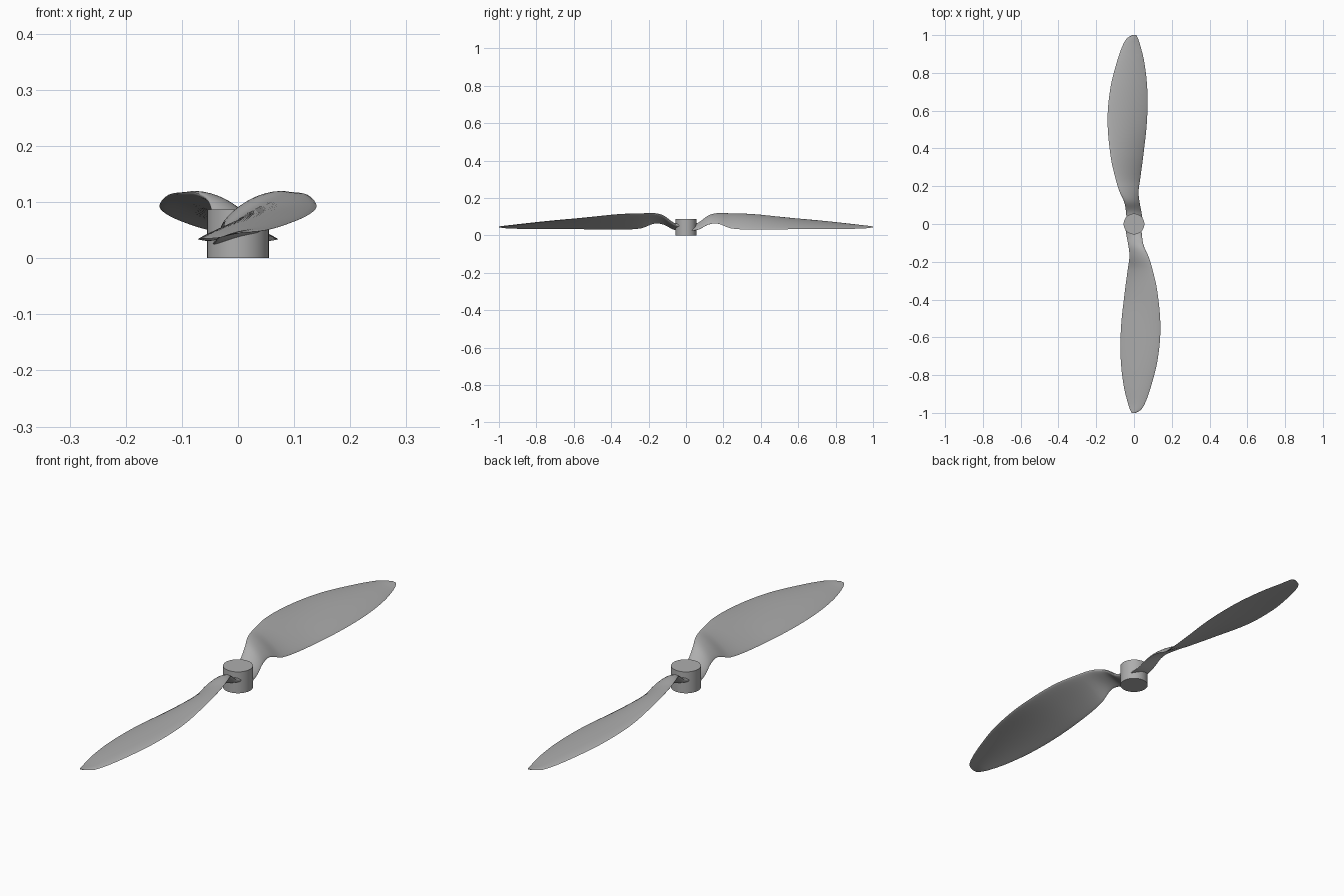
import bpy, bmesh, math
from mathutils import Vector

cube = bpy.data.objects.get("Cube")
if cube:
    bpy.data.objects.remove(cube)

grey = bpy.data.materials.new("light grey")
grey.use_nodes = True
COLOUR = (0.42, 0.42, 0.42, 1)
grey.diffuse_color = COLOUR
grey.node_tree.nodes["Principled BSDF"].inputs["Base Color"].default_value = COLOUR

# Blade stations: span, high edge x and z, low edge x and z, thickness
STATIONS = [
    (.03, -.04, .05, .045, .025, .022),
    (.07, -.043, .066, .038, .033, .02),
    (.12, -.053, .104, .029, .058, .018),
    (.17, -.076, .117, .024, .063, .016),
    (.24, -.098, .117, .033, .038, .013),
    (.36, -.124, .113, .049, .031, .012),
    (.55, -.14, .093, .069, .033, .011),
    (.72, -.125, .077, .07, .034, .009),
    (.86, -.09, .062, .054, .035, .007),
    (.95, -.058, .052, .032, .037, .005),
    (.985, -.035, .048, .02, .041, .004),
    (1, -.008, .046, .012, .044, .002),
]
SPAN_STEPS = 5
CHORD_STEPS = 14


def spline(rows, i, t):
    """Smooth row between station i and the next, using finite-difference slopes."""
    def slope(k, c):
        a, b = rows[max(k - 1, 0)], rows[min(k + 1, len(rows) - 1)]
        return (b[c] - a[c]) / (b[0] - a[0])
    p, q = rows[i], rows[i + 1]
    h = q[0] - p[0]
    s = t * t * (3 - 2 * t)
    row = [p[0] + h * t]
    for c in range(1, len(p)):
        row.append(p[c] + (q[c] - p[c]) * s
                   + h * t * (1 - t) * ((1 - t) * slope(i, c) - t * slope(i + 1, c)))
    return row


def section(row):
    """Cambered aerofoil loop, blunt at the high edge and thin at the low one."""
    y, xh, zh, xl, zl, thick = row
    high, low = Vector((xh, y, zh)), Vector((xl, y, zl))
    chord = low - high
    normal = Vector((-chord.z, 0, chord.x)).normalized()
    loop = []
    for k in range(2 * CHORD_STEPS):
        angle = math.pi * k / CHORD_STEPS
        u = (1 - math.cos(angle)) / 2
        half = thick * math.sin(angle) * (1 - u / 2) * .65
        camber = chord.length * .2 * u * (1 - u)
        loop.append(high + chord * u + normal * (half + camber))
    return loop


def finish(name, bm, angle):
    bmesh.ops.recalc_face_normals(bm, faces=bm.faces)
    mesh = bpy.data.meshes.new(name)
    bm.to_mesh(mesh)
    bm.free()
    mesh.materials.append(grey)
    obj = bpy.data.objects.new(name, mesh)
    bpy.context.collection.objects.link(obj)
    bpy.ops.object.select_all(action='DESELECT')
    obj.select_set(True)
    bpy.context.view_layer.objects.active = obj
    bpy.ops.object.shade_smooth_by_angle(angle=math.radians(angle))
    return obj


# Blade lofted through its sections
bm = bmesh.new()
rows = [spline(STATIONS, i, s / SPAN_STEPS)
        for i in range(len(STATIONS) - 1) for s in range(SPAN_STEPS)]
rows.append(STATIONS[-1])
loops = [[bm.verts.new(p) for p in section(row)] for row in rows]
for a, b in zip(loops, loops[1:]):
    for k in range(len(a)):
        j = (k + 1) % len(a)
        bm.faces.new((a[k], a[j], b[j], b[k]))
bm.faces.new(loops[0])
bm.faces.new(loops[-1])
back_blade = finish("back_blade", bm, 50)

# Opposite blade, half a turn round the hub
front_blade = back_blade.copy()
front_blade.name = "front_blade"
front_blade.rotation_euler.z = math.pi
bpy.context.collection.objects.link(front_blade)

# Hub
RADIUS, HEIGHT = .055, .087
bm = bmesh.new()
bmesh.ops.create_cone(bm, cap_ends=True, segments=64, radius1=RADIUS,
                      radius2=RADIUS, depth=HEIGHT)
bmesh.ops.translate(bm, verts=bm.verts, vec=(0, 0, HEIGHT / 2))
finish("hub", bm, 40)
